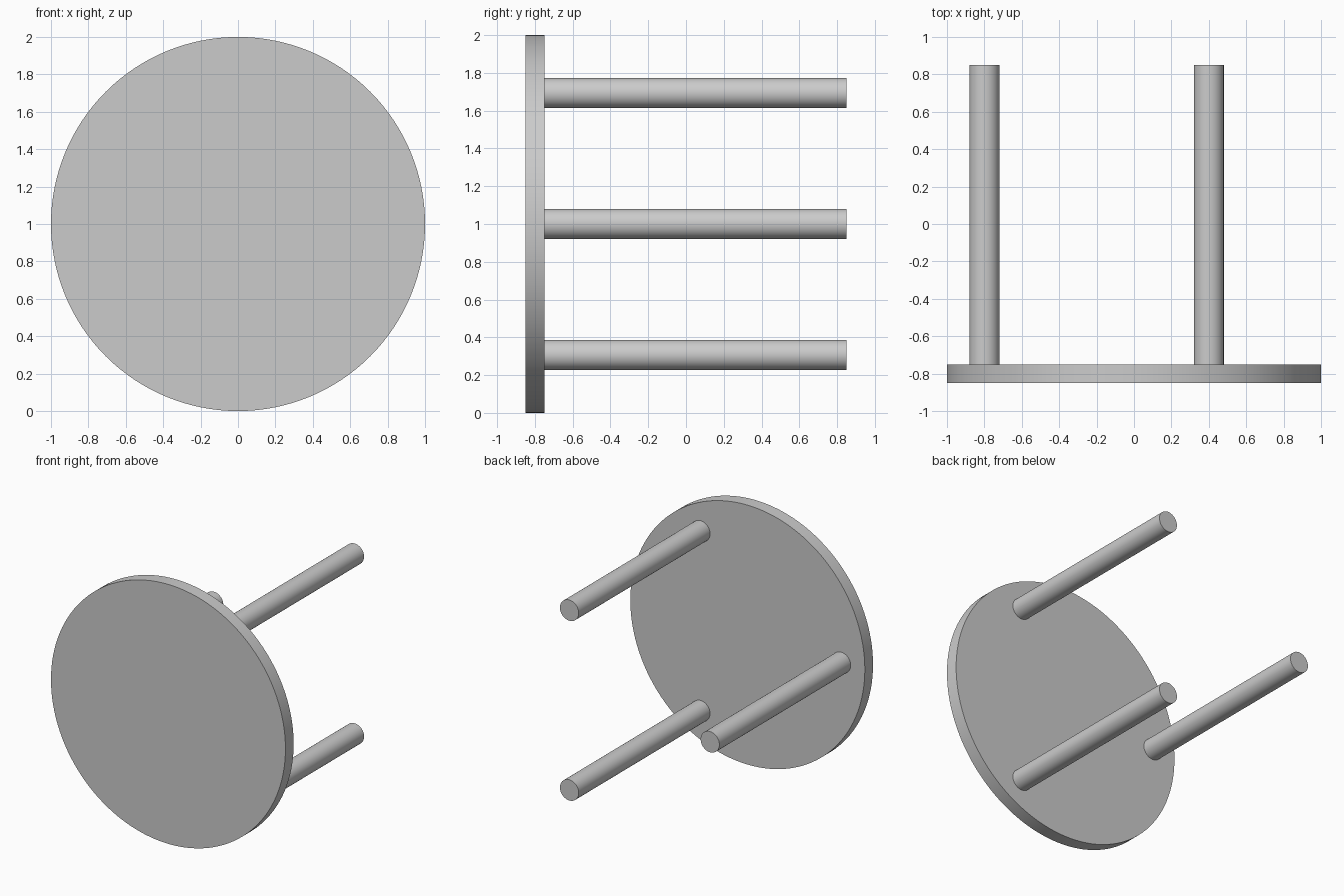
import bpy
from math import pi, cos, sin, radians

cube = bpy.data.objects.get("Cube")
if cube:
    bpy.data.objects.remove(cube, do_unlink=True)

grey = bpy.data.materials.new("light_grey")
grey.use_nodes = True
colour = (0.6, 0.6, 0.6, 1)
grey.diffuse_color = colour
grey.node_tree.nodes["Principled BSDF"].inputs["Base Color"].default_value = colour


def rod(name, radius, x, z, y_front, y_back, sides):
    """Cylinder lying along y."""
    bpy.ops.mesh.primitive_cylinder_add(
        vertices=sides, radius=radius, depth=y_back - y_front,
        location=(x, (y_front + y_back) / 2, z), rotation=(pi / 2, 0, 0))
    obj = bpy.context.object
    obj.name = name
    obj.data.materials.append(grey)
    bpy.ops.object.shade_smooth_by_angle(angle=radians(30))


# Round table top, standing on its rim
rod("table_top", 1, 0, 1, -0.85, -0.75, 128)

# Three legs evenly spaced around the top
for name, degrees in (("upper_leg", 60), ("side_leg", 180), ("lower_leg", 300)):
    a = radians(degrees)
    rod(name, 0.08, 0.8 * cos(a), 1 + 0.8 * sin(a), -0.75, 0.85, 48)
